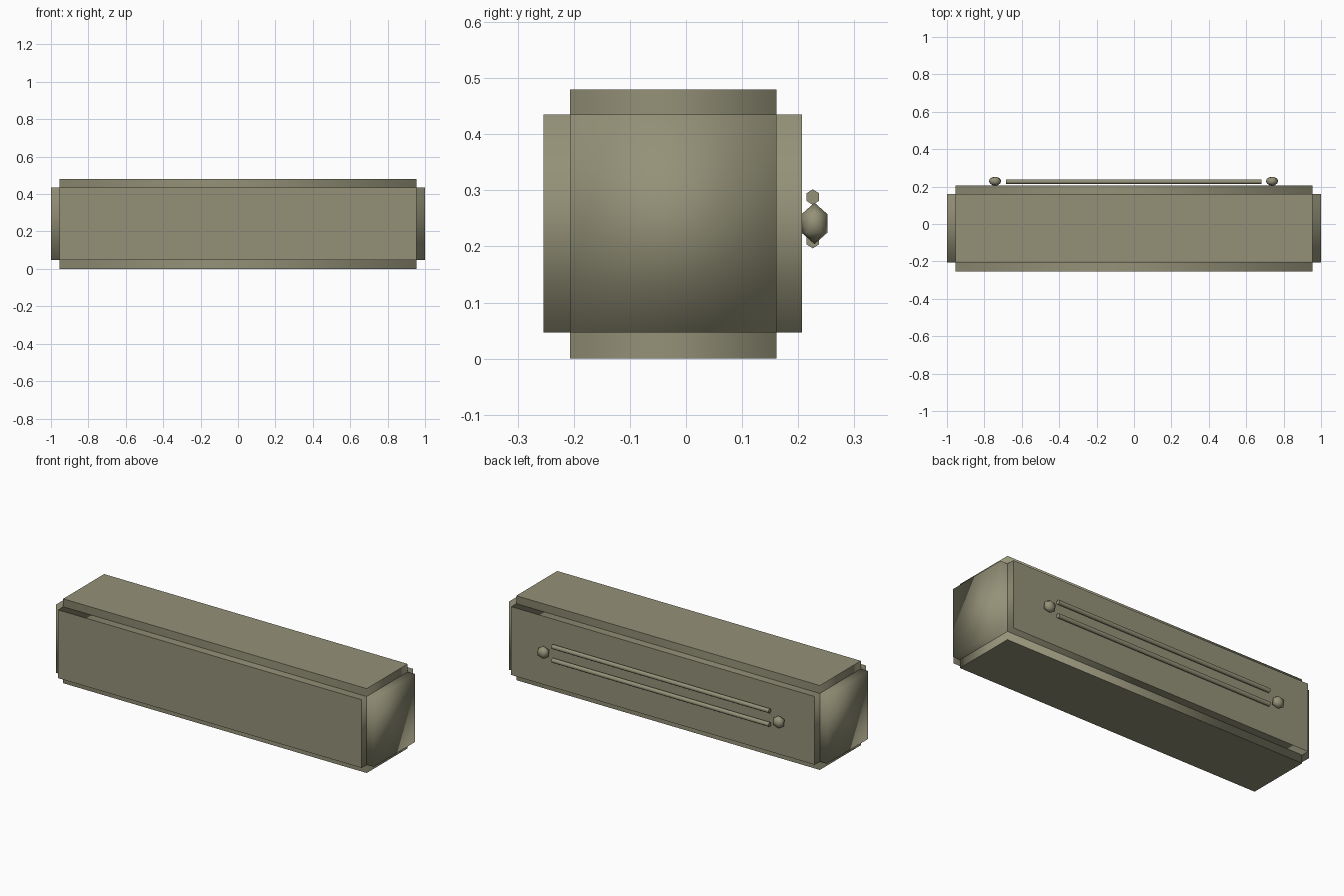
import bpy, bmesh, math
from mathutils import Matrix, Vector

if "Cube" in bpy.data.objects:
    bpy.data.objects.remove(bpy.data.objects["Cube"])

olive = bpy.data.materials.new("olive_grey")
olive.diffuse_color = (0.296, 0.285, 0.187, 1)
olive.use_nodes = True
olive.node_tree.nodes["Principled BSDF"].inputs["Base Color"].default_value = olive.diffuse_color


def finish(name, bm, smooth):
    """Turn a bmesh into an object; smooth(face) decides the shading."""
    bm.normal_update()
    for f in bm.faces:
        f.smooth = smooth(f)
    me = bpy.data.meshes.new(name)
    bm.to_mesh(me)
    bm.free()
    me.materials.append(olive)
    ob = bpy.data.objects.new(name, me)
    bpy.context.collection.objects.link(ob)
    return ob


def box(name, lo, hi, smooth):
    lo, hi = Vector(lo), Vector(hi)
    bm = bmesh.new()
    bmesh.ops.create_cube(bm, size=1)
    for v in bm.verts:
        v.co = (lo + hi) / 2 + v.co * (hi - lo)
    finish(name, bm, smooth)


# Body: three crossing boxes leave a square notch along every edge
X0, X1 = 0.955, 1.0
box("body_ends", (-X1, -0.207, 0.047), (X1, 0.161, 0.435), lambda f: True)
box("body_front_back", (-X0, -0.254, 0.047), (X0, 0.207, 0.435),
    lambda f: abs(f.normal.y) < 0.5)
box("body_top_bottom", (-X0, -0.207, 0.0), (X0, 0.161, 0.48),
    lambda f: abs(f.normal.z) < 0.5)

# Two thin six-sided rails on the back
for name, z in (("upper_rail", 0.288), ("lower_rail", 0.2105)):
    bm = bmesh.new()
    bmesh.ops.create_cone(bm, cap_ends=True, segments=6, radius1=0.0125,
                          radius2=0.0125, depth=1.367,
                          matrix=Matrix.Rotation(math.pi / 2, 4, 'Y'))
    # put a corner of the hexagon on top
    top = max(v.co.z for v in bm.verts)
    if top < 0.012:
        bmesh.ops.rotate(bm, verts=bm.verts, cent=(0, 0, 0),
                         matrix=Matrix.Rotation(math.pi / 6, 3, 'X'))
    bmesh.ops.scale(bm, verts=bm.verts, vec=(1, 1, 1.12))
    bmesh.ops.translate(bm, verts=bm.verts, vec=(-0.002, 0.226, z))
    finish(name, bm, lambda f: abs(f.normal.x) < 0.5)

# Flattened knobs at both ends of the rails
for name, x in (("left_knob", -0.743), ("right_knob", 0.738)):
    bm = bmesh.new()
    bmesh.ops.create_icosphere(bm, subdivisions=1, radius=0.037)
    half = max(v.co.y for v in bm.verts)
    bmesh.ops.scale(bm, verts=bm.verts, vec=(1, 0.023 / half, 1))
    bmesh.ops.translate(bm, verts=bm.verts, vec=(x, 0.229, 0.241))
    finish(name, bm, lambda f: True)
